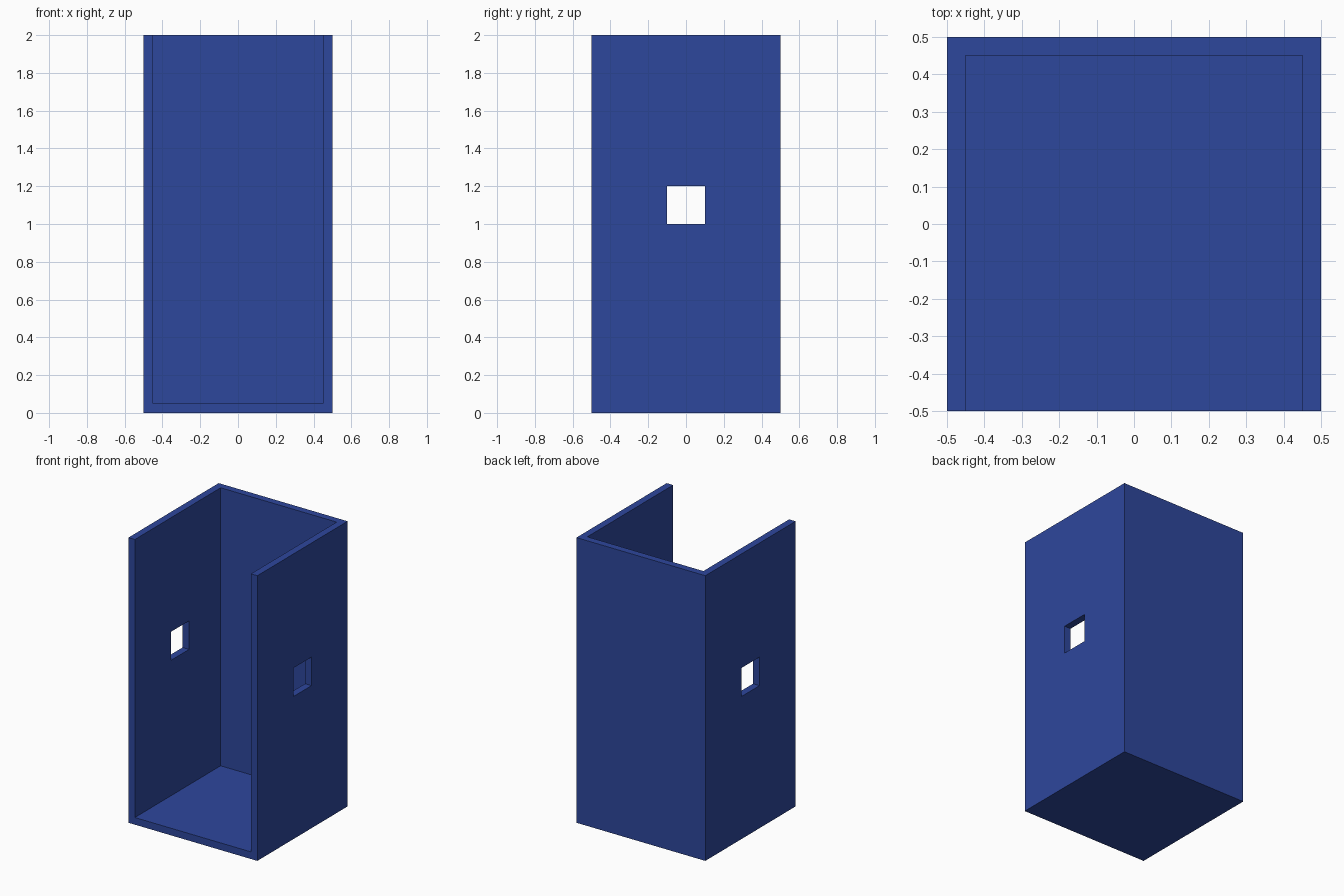
import bpy

if "Cube" in bpy.data.objects:
    bpy.data.objects.remove(bpy.data.objects["Cube"])

W, H, T = 1.0, 2.0, 0.05   # width/depth, height, wall thickness


def box(name, lo, hi):
    size = [b - a for a, b in zip(lo, hi)]
    mid = [(a + b) / 2 for a, b in zip(lo, hi)]
    bpy.ops.mesh.primitive_cube_add(size=1, location=mid)
    ob = bpy.context.object
    ob.name = name
    ob.scale = size
    bpy.ops.object.transform_apply(location=True, rotation=False, scale=True)
    return ob


blue = bpy.data.materials.new("deep blue")
blue.diffuse_color = (0.027, 0.063, 0.335, 1)
blue.use_nodes = True
blue.node_tree.nodes["Principled BSDF"].inputs["Base Color"].default_value = blue.diffuse_color

# Outer block of the open box
shell = box("open_box", (-W / 2, -W / 2, 0), (W / 2, W / 2, H))
shell.data.materials.append(blue)

# Cavity open at the front and top, and square windows through both sides
cutters = [
    box("cavity_cutter", (-W / 2 + T, -W, T), (W / 2 - T, W / 2 - T, H + 0.5)),
    box("window_cutter", (-W, -0.1, 1.0), (W, 0.1, 1.2)),
]
for c in cutters:
    c.data.materials.append(blue)
    c.hide_render = True
    mod = shell.modifiers.new(c.name, 'BOOLEAN')
    mod.operation = 'DIFFERENCE'
    mod.solver = 'EXACT'
    mod.object = c

# Bake the cuts and drop the cutters
bpy.context.view_layer.objects.active = shell
for c in cutters:
    bpy.ops.object.modifier_apply(modifier=c.name)
for c in cutters:
    bpy.data.objects.remove(c)
